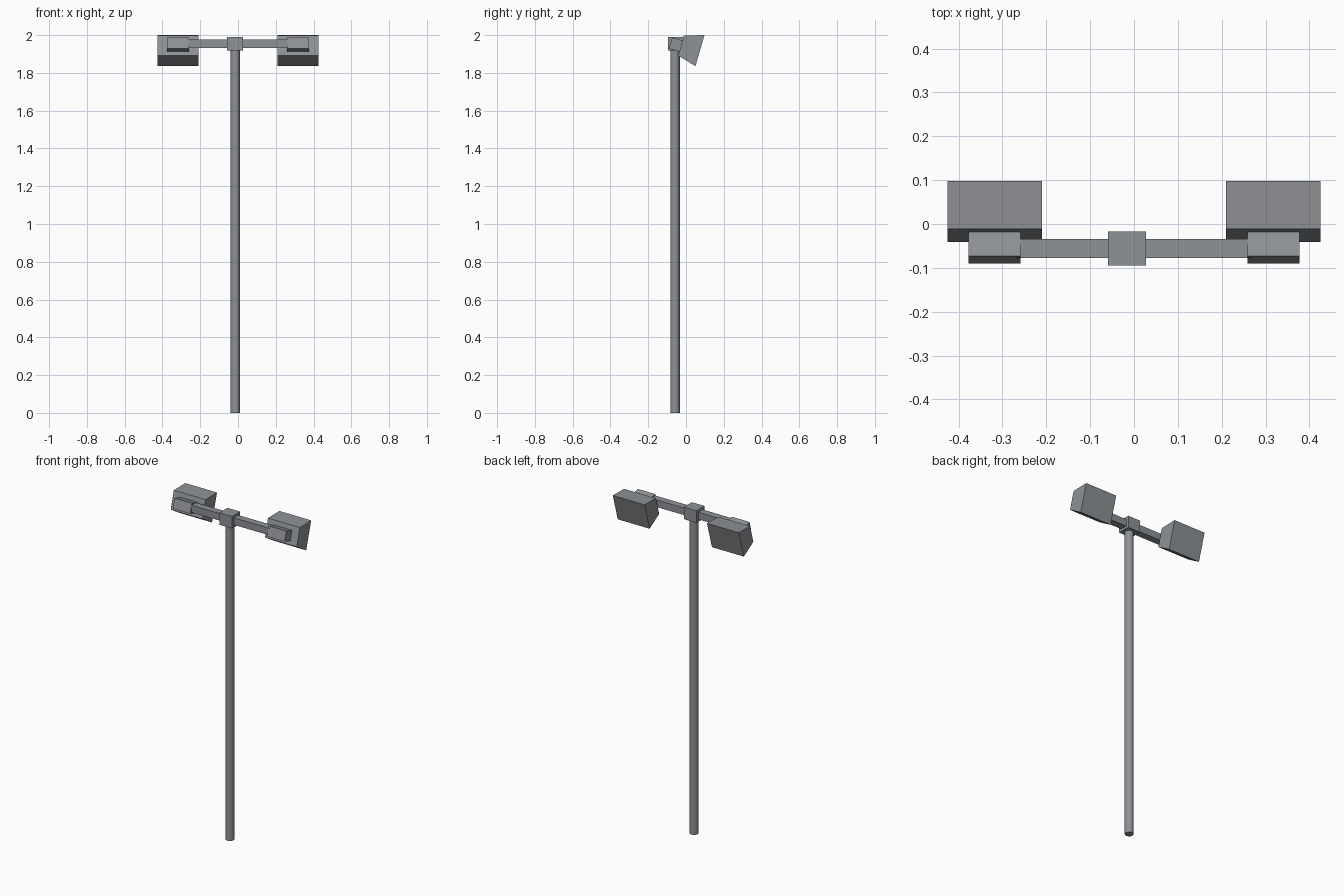
import bpy, bmesh, math

if "Cube" in bpy.data.objects:
    bpy.data.objects.remove(bpy.data.objects["Cube"])

metal = bpy.data.materials.new("grey_metal")
metal.diffuse_color = (0.27, 0.285, 0.305, 1)
metal.use_nodes = True
metal.node_tree.nodes["Principled BSDF"].inputs["Base Color"].default_value = metal.diffuse_color


def finish(name, bm):
    bmesh.ops.recalc_face_normals(bm, faces=bm.faces)
    me = bpy.data.meshes.new(name)
    bm.to_mesh(me)
    bm.free()
    me.materials.append(metal)
    ob = bpy.data.objects.new(name, me)
    bpy.context.collection.objects.link(ob)
    return ob


def prism(name, profile, x0, x1):
    """Extrude a (y, z) profile along x."""
    bm = bmesh.new()
    face = bm.faces.new([bm.verts.new((x0, y, z)) for y, z in profile])
    ext = bmesh.ops.extrude_face_region(bm, geom=[face])
    for g in ext["geom"]:
        if isinstance(g, bmesh.types.BMVert):
            g.co.x = x1
    return finish(name, bm)


def rect(y0, y1, z0, z1):
    return [(y0, z0), (y1, z0), (y1, z1), (y0, z1)]


# Pole
bm = bmesh.new()
bmesh.ops.create_cone(bm, cap_ends=True, segments=12, radius1=0.025,
                      radius2=0.025, depth=1.93)
bmesh.ops.translate(bm, verts=bm.verts, vec=(-0.014, -0.058, 0.965))
pole = finish("pole", bm)
bpy.context.view_layer.objects.active = pole
pole.select_set(True)
bpy.ops.object.shade_smooth_by_angle(angle=math.radians(40))

# Clamp block on the pole and the cross bar through it
prism("clamp_block", rect(-0.095, -0.017, 1.918, 1.991), -0.059, 0.027)
prism("cross_bar", rect(-0.077, -0.034, 1.933, 1.976), -0.27, 0.27)

# Tilted lamp heads with their rear mounts, one per side
mount = [(-0.090, 1.929), (-0.034, 1.913), (-0.017, 1.971), (-0.073, 1.987)]
head = [(-0.041, 1.891), (0.050, 1.836), (0.098, 2.0), (-0.011, 1.998)]
for side, s in (("left", -1), ("right", 1)):
    prism("mount_" + side, mount, s * 0.259, s * 0.377)
    prism("lamp_head_" + side, head, s * 0.21, s * 0.425)
